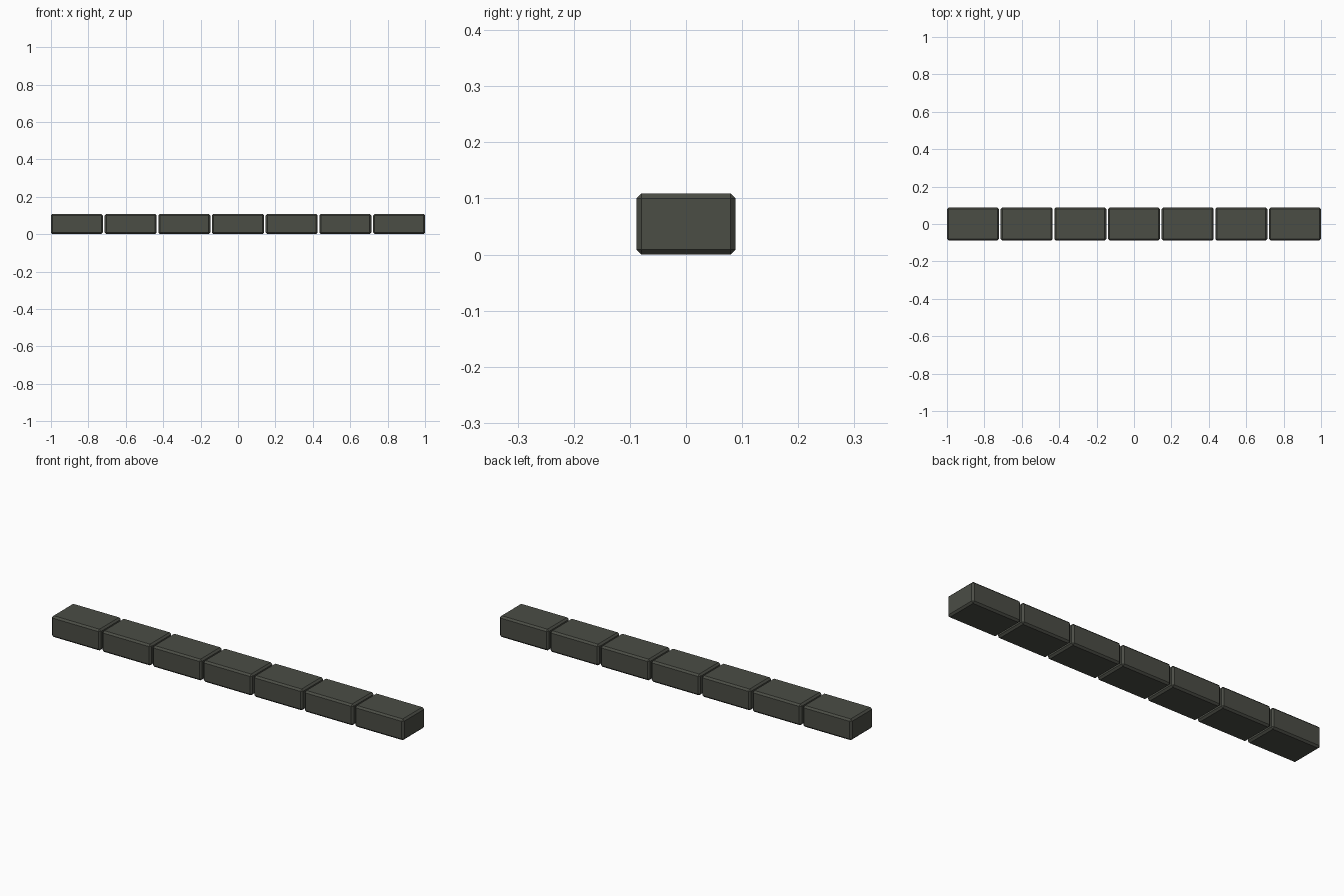
import bpy, bmesh

if "Cube" in bpy.data.objects:
    bpy.data.objects.remove(bpy.data.objects["Cube"])

COUNT, PITCH = 7, 0.287
LENGTH, DEPTH, HEIGHT, CHAMFER = 0.278, 0.177, 0.109, 0.009

stone = bpy.data.materials.new("dark_grey_stone")
stone.diffuse_color = (0.07, 0.074, 0.06, 1)
stone.use_nodes = True
stone.node_tree.nodes["Principled BSDF"].inputs["Base Color"].default_value = stone.diffuse_color


def chamfered_block(name, x):
    """One kerb block with single-cut chamfers on every edge."""
    bm = bmesh.new()
    bmesh.ops.create_cube(bm, size=1)
    bmesh.ops.scale(bm, vec=(LENGTH, DEPTH, HEIGHT), verts=bm.verts)
    bmesh.ops.bevel(bm, geom=bm.edges[:], offset=CHAMFER, offset_type='OFFSET',
                    segments=1, affect='EDGES')
    mesh = bpy.data.meshes.new(name)
    bm.to_mesh(mesh)
    bm.free()
    mesh.materials.append(stone)
    block = bpy.data.objects.new(name, mesh)
    block.location = (x, 0, HEIGHT / 2)
    bpy.context.collection.objects.link(block)


# Row of blocks with narrow joints between them
for i in range(COUNT):
    chamfered_block(f"kerb_block_{i + 1}", (i - (COUNT - 1) / 2) * PITCH)
